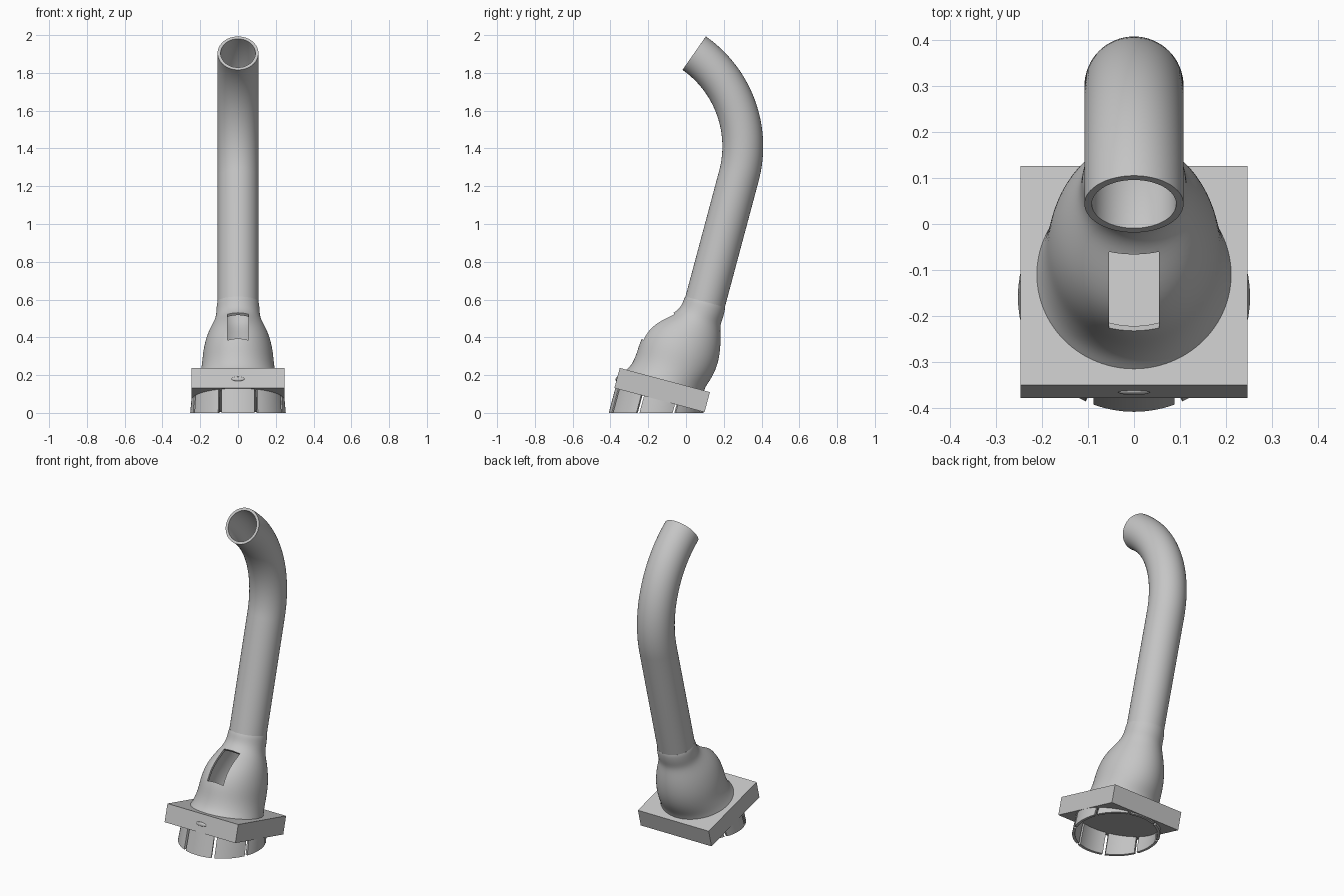
import bpy, bmesh
from math import sin, cos, pi, radians
from mathutils import Matrix, Vector

cube = bpy.data.objects.get("Cube")
if cube:
    bpy.data.objects.remove(cube, do_unlink=True)

grey = bpy.data.materials.new("plain grey")
grey.use_nodes = True
grey.diffuse_color = (0.56, 0.56, 0.56, 1)
grey.node_tree.nodes["Principled BSDF"].inputs["Base Color"].default_value = (0.56, 0.56, 0.56, 1)

# Everything is built upright around the plate's top centre, then leaned back
TILT = radians(15)
BASE_Y, BASE_Z = -0.112, 0.174
LEAN = Matrix.Translation((0, BASE_Y, BASE_Z)) @ Matrix.Rotation(-TILT, 4, 'X')
WALL = 0.016


def finish(name, bm, mods=(), smooth=True):
    """Lean the mesh, bake its modifiers and shade it."""
    mesh = bpy.data.meshes.new(name)
    bm.transform(LEAN)
    bm.to_mesh(mesh)
    bm.free()
    obj = bpy.data.objects.new(name, mesh)
    bpy.context.collection.objects.link(obj)
    mesh.materials.append(grey)
    bpy.ops.object.select_all(action='DESELECT')
    obj.select_set(True)
    bpy.context.view_layer.objects.active = obj
    for kind, settings in mods:
        mod = obj.modifiers.new(kind.title(), kind)
        for key, value in settings.items():
            setattr(mod, key, value)
        bpy.ops.object.modifier_apply(modifier=mod.name)
    if smooth:
        bpy.ops.object.shade_smooth_by_angle(angle=radians(35))
    return obj


def loft(rings):
    """Skin a list of closed rings of points."""
    bm = bmesh.new()
    loops = [[bm.verts.new(p) for p in ring] for ring in rings]
    n = len(loops[0])
    for a, b in zip(loops, loops[1:]):
        for j in range(n):
            k = (j + 1) % n
            bm.faces.new((a[j], a[k], b[k], b[j]))
    return bm


def ring(y, z, rx, ry, turn=0.0, n=32):
    return [(rx * cos(a), y + ry * sin(a) * cos(turn), z + ry * sin(a) * sin(turn))
            for a in (2 * pi * i / n for i in range(n))]


def box(center, size, turn=0.0):
    bm = bmesh.new()
    bmesh.ops.create_cube(bm, size=1, matrix=Matrix.Translation(center)
                          @ Matrix.Rotation(turn, 4, 'X') @ Matrix.Diagonal((*size, 1)))
    return bm


# Square mounting plate
finish("mounting_plate", box((0, 0, -0.055), (0.494, 0.494, 0.11)), smooth=False)

# Shallow bump on the plate's front edge
bump = bmesh.new()
bmesh.ops.create_uvsphere(bump, u_segments=16, v_segments=8, radius=1,
                          matrix=Matrix.Translation((0, -0.247, -0.06))
                          @ Matrix.Diagonal((0.035, 0.006, 0.012, 1)))
finish("plate_bump", bump)

# Window cutter, square to the sloping shoulder
window = finish("window_cutter", box((0, -0.125, 0.28), (0.11, 0.215, 0.2), radians(51)), smooth=False)
window.hide_render = True

# Hollow shoulder: height, centre, depth radius, width radius
sections = [
    (0.0, 0.002, 0.214, 0.213), (0.03, 0.014, 0.206, 0.203), (0.09, 0.031, 0.212, 0.191),
    (0.17, 0.035, 0.216, 0.186), (0.255, 0.042, 0.197, 0.166), (0.32, 0.064, 0.155, 0.137),
    (0.36, 0.084, 0.124, 0.119), (0.40, 0.098, 0.115, 0.115), (0.44, 0.099, 0.113, 0.113),
    (0.455, 0.099, 0.109, 0.109)]
finish("shoulder", loft([ring(c, z, rx, ry) for z, c, ry, rx in sections]),
       [('SUBSURF', {"levels": 2}),
        ('SOLIDIFY', {"thickness": WALL, "offset": -1}),
        ('BOOLEAN', {"object": window, "operation": 'DIFFERENCE', "solver": 'EXACT'})])
bpy.data.objects.remove(window, do_unlink=True)

# Open pipe: a straight run, then a forward bend
R, PIPE, AXIS, BEND_Z = 0.603, 0.108, 0.099, 1.145
rings = [ring(AXIS, 0.43, PIPE, PIPE, n=64)]
for i in range(33):
    t = radians(70) * i / 32
    rings.append(ring(AXIS - R + R * cos(t), BEND_Z + R * sin(t), PIPE, PIPE, t, 64))
finish("pipe", loft(rings), [('SOLIDIFY', {"thickness": WALL, "offset": -1})])

# Slotted clip ring under the plate, trimmed level with the ground
clips = bmesh.new()
STEPS, GAP = 8, radians(2)
for k in range(8):
    start = radians(22.5 + 45 * k) + GAP
    rows = []
    for i in range(STEPS + 1):
        a = start + (pi / 4 - 2 * GAP) * i / STEPS
        row = []
        for inset in (0, WALL):
            x, y = (0.253 - inset) * cos(a), (0.242 - inset) * sin(a)
            ground = (y * sin(TILT) - BASE_Z) / cos(TILT)
            row += [Vector((x * 0.975, y, -0.108)), Vector((x, y, ground))]
        rows.append([clips.verts.new(row[j]) for j in (0, 1, 3, 2)])
    for p, q in zip(rows, rows[1:]):
        for j in range(4):
            m = (j + 1) % 4
            clips.faces.new((p[j], p[m], q[m], q[j]))
    clips.faces.new(rows[0])
    clips.faces.new(rows[-1][::-1])
bmesh.ops.recalc_face_normals(clips, faces=clips.faces)
finish("clip_ring", clips)
